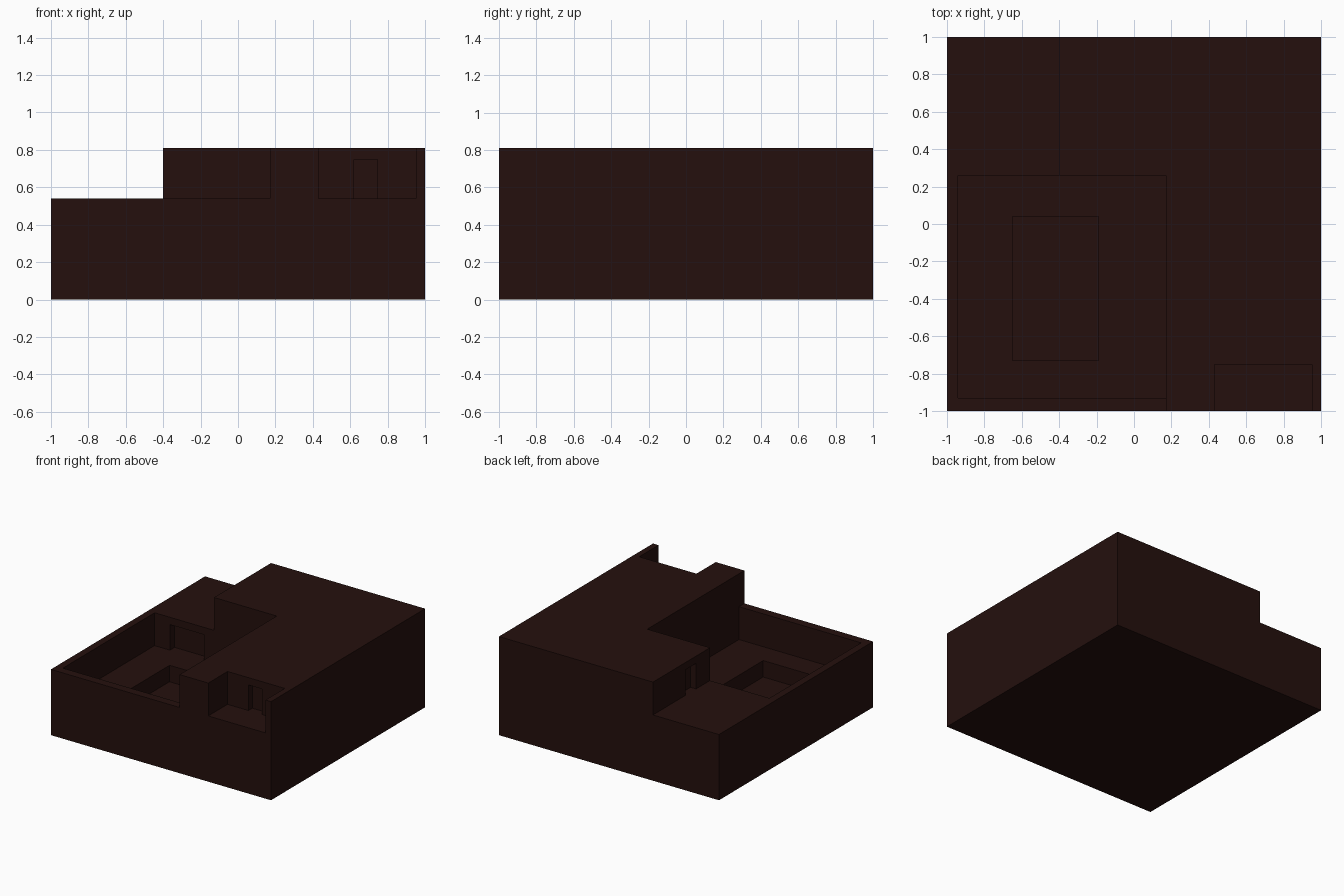
import bpy
import bmesh
from mathutils import Matrix

if "Cube" in bpy.data.objects:
    bpy.data.objects.remove(bpy.data.objects["Cube"])

GROUND, ROOF, FLOOR, POOL = 0.54, 0.81, 0.27, 0.135


def box(name, x0, x1, y0, y1, z0, z1):
    bm = bmesh.new()
    bmesh.ops.create_cube(bm, size=1.0)
    size = Matrix.Diagonal((x1 - x0, y1 - y0, z1 - z0, 1))
    centre = Matrix.Translation(((x0 + x1) / 2, (y0 + y1) / 2, (z0 + z1) / 2))
    bm.transform(centre @ size)
    mesh = bpy.data.meshes.new(name)
    bm.to_mesh(mesh)
    bm.free()
    obj = bpy.data.objects.new(name, mesh)
    bpy.context.collection.objects.link(obj)
    return obj


def carve(target, name, *bounds):
    cutter = box(name, *bounds)
    cutter.hide_render = True
    mod = target.modifiers.new(name, 'BOOLEAN')
    mod.operation = 'DIFFERENCE'
    mod.solver = 'EXACT'
    mod.object = cutter
    bpy.context.view_layer.objects.active = target
    bpy.ops.object.modifier_apply(modifier=name)
    bpy.data.objects.remove(cutter)


# Solid building block
building = box("building", -1, 1, -1, 1, 0, ROOF)

# Low terrace on the left and the open front area
carve(building, "terrace_cut", -1.2, -0.4, -1.2, 1.2, GROUND, 1.0)
carve(building, "front_cut", -0.6, 0.17, -1.2, 0.26, GROUND, 1.0)

# Sunken courtyard with a pool
carve(building, "courtyard_cut", -0.94, 0.17, -0.93, 0.26, FLOOR, 1.0)
carve(building, "pool_cut", -0.65, -0.19, -0.73, 0.04, POOL, 0.4)

# Entrance porch
carve(building, "porch_cut", 0.43, 0.95, -1.2, -0.75, GROUND, 1.0)

# Shallow doorways: porch, terrace wall, courtyard back wall
carve(building, "porch_door_cut", 0.62, 0.745, -0.85, -0.70, GROUND, 0.75)
carve(building, "terrace_door_cut", -0.5, -0.35, 0.44, 0.58, GROUND, 0.75)
carve(building, "courtyard_door_cut", -0.80, -0.49, 0.15, 0.32, FLOOR, 0.48)

# Dark brown finish
paint = bpy.data.materials.new("dark_brown")
paint.diffuse_color = (0.018, 0.005, 0.004, 1)
paint.use_nodes = True
paint.node_tree.nodes["Principled BSDF"].inputs["Base Color"].default_value = paint.diffuse_color
building.data.materials.clear()
building.data.materials.append(paint)
